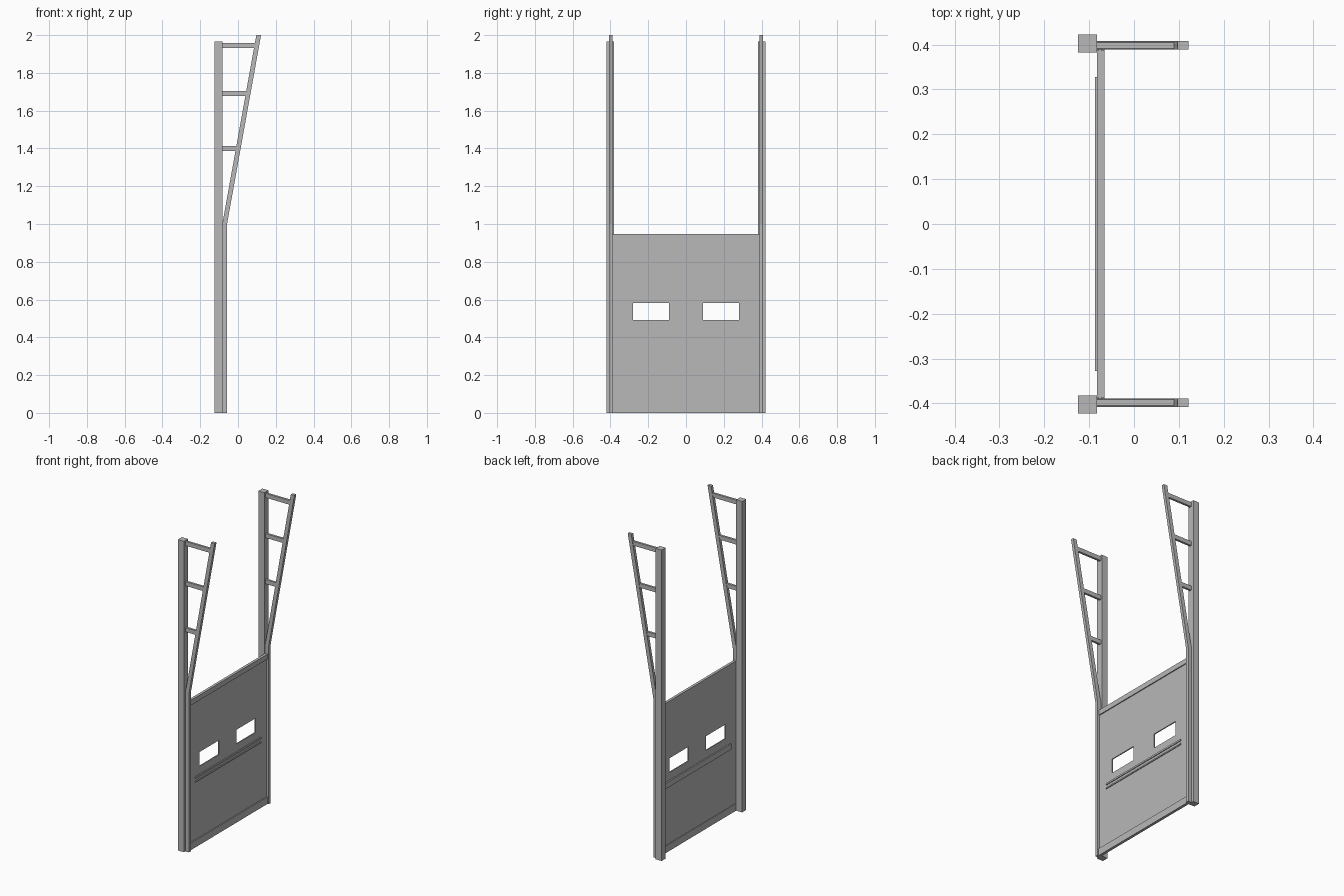
import bpy, bmesh

cube = bpy.data.objects.get("Cube")
if cube:
    bpy.data.objects.remove(cube, do_unlink=True)

steel = bpy.data.materials.new("grey_steel")
GREY = (0.48, 0.48, 0.48, 1)
steel.use_nodes = True
steel.diffuse_color = GREY
for node in steel.node_tree.nodes:
    if node.type == 'BSDF_PRINCIPLED':
        node.inputs["Base Color"].default_value = GREY


def finish(name, bm):
    bmesh.ops.recalc_face_normals(bm, faces=bm.faces)
    mesh = bpy.data.meshes.new(name)
    bm.to_mesh(mesh)
    bm.free()
    mesh.materials.append(steel)
    obj = bpy.data.objects.new(name, mesh)
    bpy.context.scene.collection.objects.link(obj)
    return obj


def extrude_profile(name, points, y0, y1):
    """Extrude an x-z outline between two y values."""
    bm = bmesh.new()
    face = bm.faces.new([bm.verts.new((x, y0, z)) for x, z in points])
    new = bmesh.ops.extrude_face_region(bm, geom=[face])["geom"]
    verts = [v for v in new if isinstance(v, bmesh.types.BMVert)]
    bmesh.ops.translate(bm, verts=verts, vec=(0, y1 - y0, 0))
    return finish(name, bm)


def box(name, x0, x1, y0, y1, z0, z1):
    return extrude_profile(name, [(x0, z0), (x1, z0), (x1, z1), (x0, z1)], y0, y1)


BACK, SEAM, RAIL = -0.125, -0.083, -0.058
BEND, TOP, LEAN = 1.0, 2.0, 0.18


def lean_x(z):
    return SEAM + LEAN * (z - BEND)


# Posts, bent guide rails and braces on both sides
for side, s in (("left", 1), ("right", -1)):
    box(side + "_post", BACK, SEAM, s * 0.382, s * 0.422, 0, 1.965)
    extrude_profile(side + "_guide_rail",
                    [(SEAM, 0), (RAIL, 0), (RAIL, BEND), (RAIL + LEAN, TOP),
                     (SEAM + LEAN, TOP), (SEAM, BEND)], s * 0.389, s * 0.408)
    for i, z in enumerate((1.386, 1.677, 1.931)):
        h = z + 0.027
        extrude_profile(f"{side}_brace_{i + 1}",
                        [(BACK, z), (lean_x(z) + 0.004, z),
                         (lean_x(h) + 0.004, h), (BACK, h)], s * 0.391, s * 0.405)

# Door panel with two window openings
bm = bmesh.new()
ys = (-0.389, -0.28, -0.089, 0.089, 0.28, 0.389)
zs = (0, 0.492, 0.582, 0.945)
grid = [[bm.verts.new((-0.079, y, z)) for z in zs] for y in ys]
for i in range(len(ys) - 1):
    for j in range(len(zs) - 1):
        if not (j == 1 and i in (1, 3)):
            bm.faces.new((grid[i][j], grid[i + 1][j],
                          grid[i + 1][j + 1], grid[i][j + 1]))
front = bmesh.ops.extrude_face_region(bm, geom=bm.faces[:])["geom"]
bmesh.ops.translate(bm, vec=(0.007, 0, 0),
                    verts=[v for v in front if isinstance(v, bmesh.types.BMVert)])
finish("door_panel", bm)

# Door edge trims
box("top_trim", SEAM, -0.066, -0.387, 0.387, 0.915, 0.947)
box("bottom_trim", SEAM, -0.066, -0.389, 0.389, 0, 0.045)

# Cross handle: channel behind, two lips in front
box("handle_back", -0.087, -0.078, -0.328, 0.328, 0.408, 0.444)
box("handle_upper_lip", -0.073, -0.067, -0.328, 0.328, 0.433, 0.444)
box("handle_lower_lip", -0.073, -0.067, -0.328, 0.328, 0.408, 0.416)
